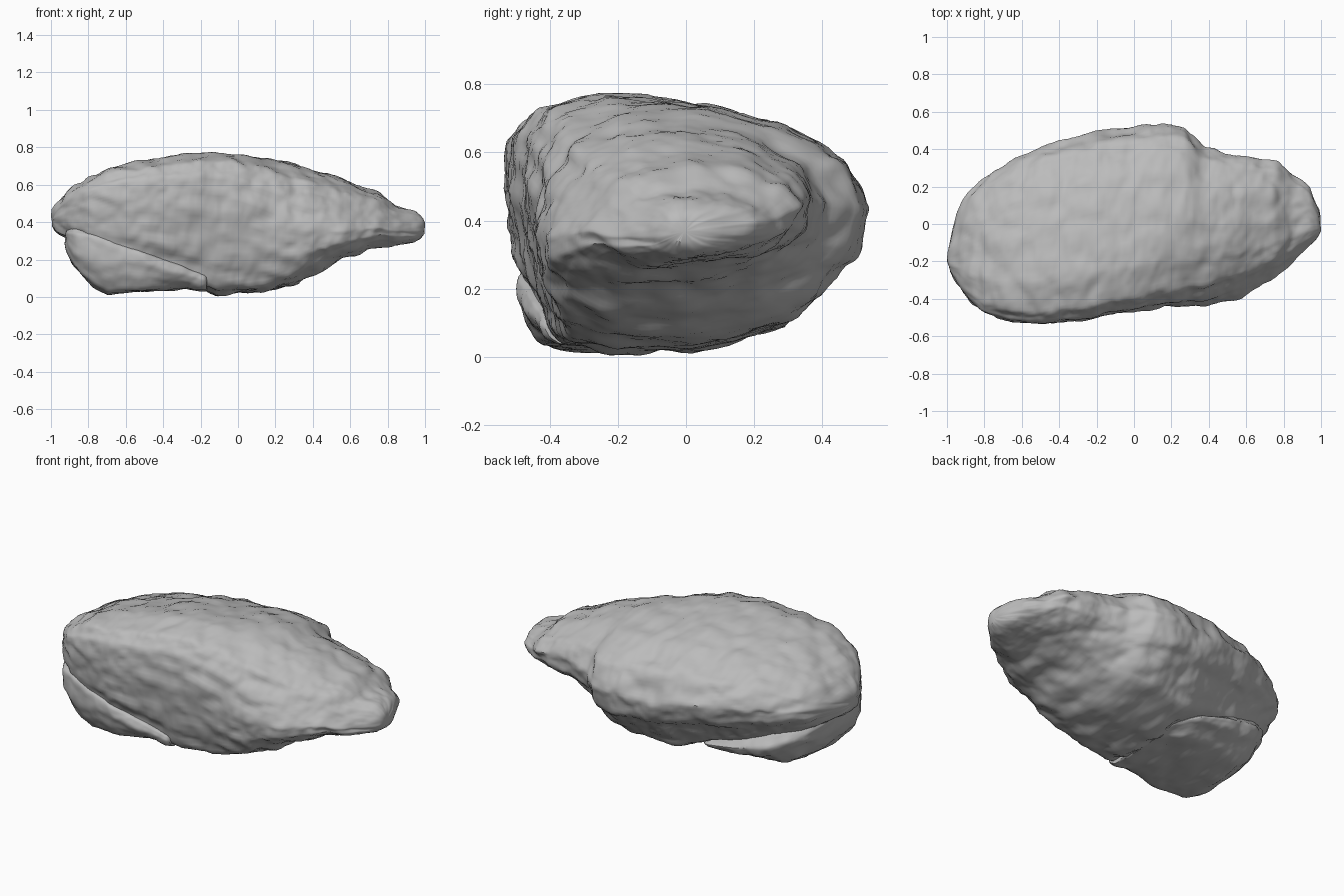
import bpy
import bmesh
from mathutils import Vector, noise

default_cube = bpy.data.objects.get("Cube")
if default_cube:
    bpy.data.objects.remove(default_cube, do_unlink=True)

stone = bpy.data.materials.new("grey stone")
stone.use_nodes = True
stone.diffuse_color = (0.5, 0.5, 0.5, 1)
shader = stone.node_tree.nodes["Principled BSDF"]
shader.inputs["Base Color"].default_value = stone.diffuse_color
shader.inputs["Roughness"].default_value = 0.9

# Unit cross-sections (across, up): steep front, and a chamfered front for the tapered end
STEEP = [(.1, .04), (.03, .3), (0, .6), (.01, .83), (.07, .93), (.25, 1), (.5, .96), (.72, .89),
         (.92, .75), (1, .55), (.96, .38), (.86, .25), (.78, .1), (.5, 0), (.25, 0)]
CHAMFER = [(.1, .1), (.02, .2), (0, .35), (.08, .6), (.17, .82), (.3, .95), (.5, 1), (.72, .95),
           (.92, .8), (1, .6), (.97, .4), (.88, .25), (.75, .1), (.5, 0), (.25, 0)]

# Stations along the length: x, front y, back y, top z, bottom z
BOULDER = [(-1, -.24, -.12, .44, .37), (-.97, -.29, .0, .5, .33), (-.9, -.38, .17, .57, .3),
           (-.8, -.48, .26, .64, .24), (-.65, -.52, .35, .71, .17), (-.5, -.54, .42, .74, .13),
           (-.2, -.5, .5, .78, .05), (-.12, -.48, .51, .78, .01), (.15, -.45, .55, .755, .03),
           (.28, -.45, .52, .73, .06), (.37, -.44, .42, .7, .1), (.55, -.41, .37, .64, .2),
           (.76, -.29, .34, .56, .27), (.84, -.22, .27, .49, .28), (.95, -.11, .18, .46, .29),
           (1, -.05, .04, .41, .33)]
SLAB = [(-.93, -.34, -.1, .36, .28), (-.87, -.43, .06, .38, .15), (-.78, -.47, .16, .38, .06),
        (-.7, -.48, .22, .36, .01), (-.5, -.5, .26, .27, .03), (-.3, -.46, .24, .19, .04),
        (-.16, -.42, .1, .12, .03)]


def mix(a, b, t):
    return tuple(p + (q - p) * t for p, q in zip(a, b))


def station_at(stations, x):
    for a, b in zip(stations, stations[1:]):
        if x <= b[0]:
            return mix(a, b, (x - a[0]) / (b[0] - a[0]))
    return stations[-1]


def ring_points(station, steps):
    """Scale the blended unit section to the width and height of a station."""
    x, front, back, top, bottom = station
    blend = min(max(x / .55, 0), 1)
    section = [mix(a, b, blend) for a, b in zip(STEEP, CHAMFER)]
    for a, b in zip(section, section[1:] + section[:1]):
        for i in range(steps):
            u, v = mix(a, b, i / steps)
            yield Vector((x, front + u * (back - front), bottom + v * (top - bottom)))


def chipped(p, strength):
    """Chiselled cells, thin horizontal layers and fine grain."""
    near, _ = noise.voronoi(Vector((p.x * 4, p.y * 4, p.z * 7)))
    chips = min(near[1] - near[0], .4) - .2
    layers = noise.noise(Vector((p.x * 2.5, p.y * 2.5, p.z * 16 + p.x * 5)))
    grain = noise.fractal(p * 9, .8, 2.2, 4)
    return strength * (.025 * chips + .009 * layers + .009 * grain)


def make_rock(name, stations, rings, steps, strength):
    bm = bmesh.new()
    start, end = stations[0][0], stations[-1][0]
    loops = []
    for i in range(rings + 1):
        x = start + (end - start) * i / rings
        points = ring_points(station_at(stations, x), steps)
        loops.append([bm.verts.new(p) for p in points])
    for a, b in zip(loops, loops[1:]):
        for i in range(len(a)):
            bm.faces.new((a[i - 1], a[i], b[i], b[i - 1]))
    # Close each end with a fan
    for loop in (loops[0], loops[-1]):
        middle = bm.verts.new(sum((v.co for v in loop), Vector()) / len(loop))
        for i in range(len(loop)):
            bm.faces.new((loop[i - 1], loop[i], middle))
    # Wear down the hard joints, then chip the surface
    for _ in range(3):
        bmesh.ops.smooth_vert(bm, verts=bm.verts, factor=.5,
                              use_axis_x=True, use_axis_y=True, use_axis_z=True)
    bmesh.ops.recalc_face_normals(bm, faces=bm.faces)
    bm.normal_update()
    offsets = [v.normal * chipped(v.co, strength) for v in bm.verts]
    for v, offset in zip(bm.verts, offsets):
        v.co += offset
        v.co.z = max(v.co.z, 0)
    mesh = bpy.data.meshes.new(name)
    bm.to_mesh(mesh)
    bm.free()
    mesh.materials.append(stone)
    rock = bpy.data.objects.new(name, mesh)
    bpy.context.collection.objects.link(rock)
    bpy.ops.object.select_all(action="DESELECT")
    rock.select_set(True)
    bpy.context.view_layer.objects.active = rock
    bpy.ops.object.shade_smooth_by_angle(angle=.7)


make_rock("main_boulder", BOULDER, 150, 8, 1)
make_rock("lower_slab", SLAB, 70, 5, .7)
